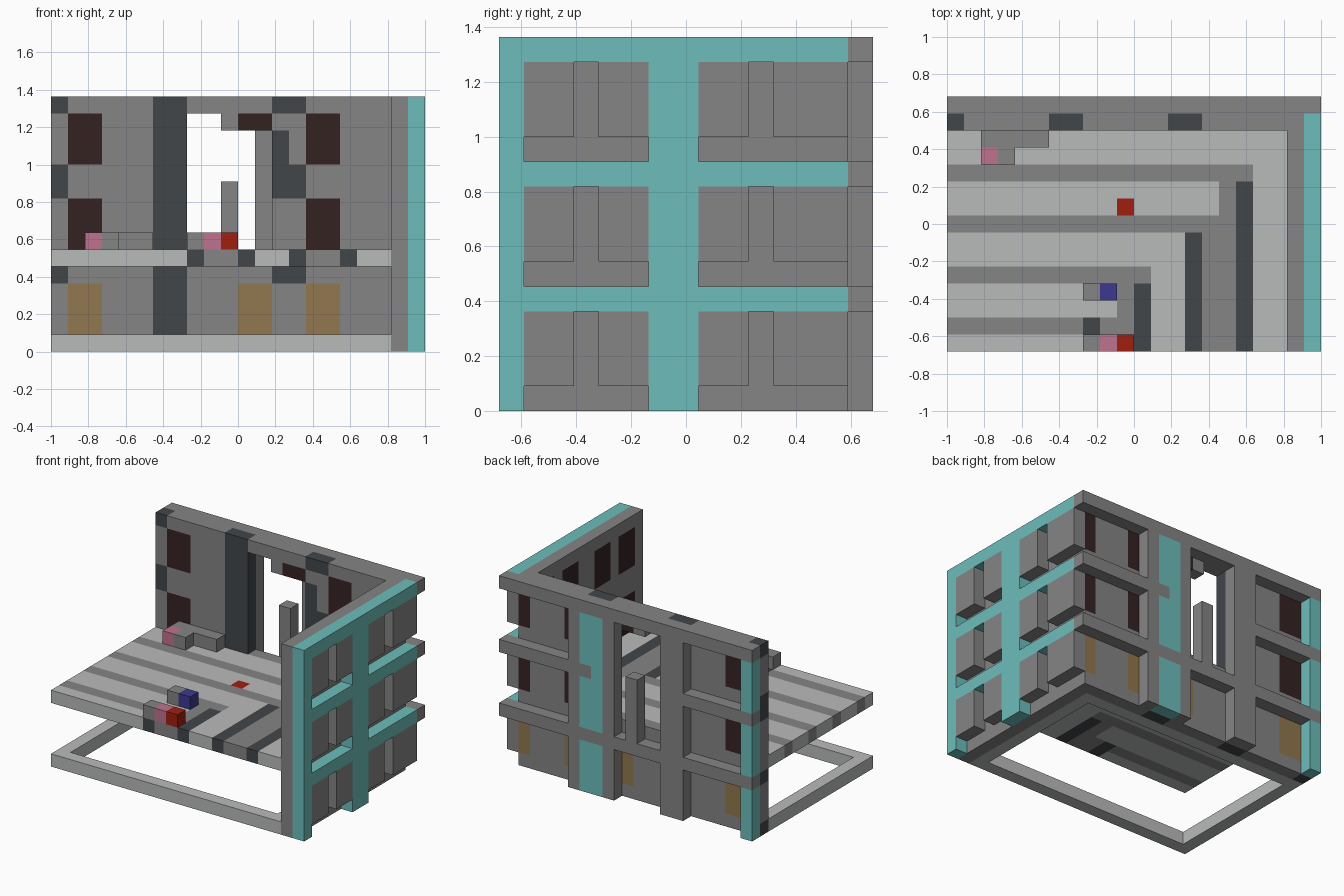
import bpy
import bmesh
from mathutils import Vector

cube = bpy.data.objects.get("Cube")
if cube:
    bpy.data.objects.remove(cube, do_unlink=True)

U = 2 / 22                      # block size
ORIGIN = Vector((-1, -7.5 * U, 0))


def linear(c):
    c /= 255
    return c / 12.92 if c <= 0.04045 else ((c + 0.055) / 1.055) ** 2.4


palette = {
    "concrete": (133, 133, 133),
    "pale_floor": (185, 187, 186),
    "slate": (65, 70, 74),
    "teal": (109, 190, 187),
    "dark_glass": (53, 34, 34),
    "amber_glass": (145, 119, 79),
    "pink": (191, 114, 142),
    "red": (160, 30, 16),
    "blue": (60, 57, 142),
}
names = list(palette)
materials = []
for name, rgb in palette.items():
    mat = bpy.data.materials.new(name)
    mat.use_nodes = True
    colour = [linear(c) for c in rgb] + [1]
    mat.diffuse_color = colour
    mat.node_tree.nodes["Principled BSDF"].inputs["Base Color"].default_value = colour
    materials.append(mat)

parts = {}


def fill(part, xs, ys, zs, colour):
    """Fill a range of blocks in a part; later calls repaint earlier ones."""
    cells = parts.setdefault(part, {})
    for i in range(*xs):
        for j in range(*ys):
            for k in range(*zs):
                cells[i, j, k] = colour


def carve(part, xs, ys, zs):
    for i in range(*xs):
        for j in range(*ys):
            for k in range(*zs):
                parts[part].pop((i, j, k), None)


ALL = (0, 15)
STOREYS = [((1, 4), "amber_glass"), ((6, 9), "dark_glass"), ((11, 14), "dark_glass")]
BANDS = [(4, 5), (9, 10), (14, 15)]

# Back wall: inner panel with windows
panel = (13, 14)
fill("back_wall", (0, 20), panel, ALL, "concrete")
for zs, glass in STOREYS:
    for xs in [(1, 3), (11, 13), (15, 17)]:
        fill("back_wall", xs, panel, zs, glass)
fill("back_wall", (6, 8), panel, ALL, "slate")
for xs in [(0, 1), (13, 15)]:
    for zs in [(0, 1), (4, 5), (9, 11), (14, 15)]:
        fill("back_wall", xs, panel, zs, "slate")
fill("back_wall", (13, 14), panel, (9, 13), "slate")

# Broken opening in the back wall
carve("back_wall", (8, 13), panel, (6, 13))
carve("back_wall", (8, 10), panel, (13, 14))

# Back wall: outer posts and bands
rib = (14, 15)
fill("back_ribs", (6, 8), rib, ALL, "concrete")
fill("back_ribs", (12, 16), rib, ALL, "concrete")
fill("back_ribs", (0, 1), rib, ALL, "teal")
fill("back_ribs", (13, 15), rib, ALL, "teal")
for zs in BANDS:
    fill("back_ribs", (0, 22), rib, zs, "concrete")
fill("back_ribs", (13, 14), rib, (9, 10), "teal")
carve("back_ribs", (8, 12), rib, (9, 10))
fill("broken_pillar", (10, 11), rib, (5, 10), "concrete")

# Side wall: inner panel, window blocks, teal posts and bands
fill("side_wall", (20, 21), (0, 14), ALL, "concrete")
for zs, glass in STOREYS:
    for ys in [(1, 3), (4, 6), (8, 10), (11, 14)]:
        fill("side_wall", (20, 21), ys, zs, glass)
        fill("side_window_blocks", (21, 22), ys, zs, "concrete")
for ys in [(0, 1), (6, 8)]:
    fill("side_ribs", (21, 22), ys, ALL, "teal")
for zs in BANDS:
    fill("side_ribs", (21, 22), (0, 14), zs, "teal")

# Upper floor with nested lanes
level = (5, 6)
floor_lanes = [
    ((0, 20), (0, 13), "pale_floor"),
    ((0, 18), (10, 11), "concrete"),
    ((16, 18), (0, 11), "concrete"),
    ((0, 17), (7, 8), "concrete"),
    ((14, 17), (0, 8), "concrete"),
    ((0, 12), (4, 5), "concrete"),
    ((10, 12), (0, 5), "concrete"),
    ((0, 11), (1, 2), "concrete"),
    ((9, 11), (0, 1), "concrete"),
    ((17, 18), (0, 10), "slate"),
    ((14, 15), (0, 7), "slate"),
    ((11, 12), (0, 4), "slate"),
    ((8, 9), (0, 2), "slate"),
    ((10, 11), (8, 9), "red"),
]
for xs, ys, colour in floor_lanes:
    fill("upper_floor", xs, ys, level, colour)

# Ground frame
fill("ground_frame", (0, 20), (0, 13), (0, 1), "pale_floor")
carve("ground_frame", (1, 19), (1, 12), (0, 1))

# Loose blocks on the floor
top = (6, 7)
fill("rear_rubble", (2, 6), (12, 13), top, "concrete")
fill("rear_rubble", (3, 4), (11, 12), top, "concrete")
fill("rear_rubble", (2, 3), (11, 12), top, "pink")
fill("middle_rubble", (8, 9), (3, 4), top, "concrete")
fill("middle_rubble", (9, 10), (3, 4), top, "blue")
for i, colour in enumerate(["concrete", "pink", "red"]):
    fill("front_rubble", (8 + i, 9 + i), (0, 1), top, colour)

# Skin every part with its exposed block faces
occupied = set().union(*parts.values())
for part, cells in parts.items():
    bm = bmesh.new()
    for cell, colour in cells.items():
        centre = Vector(cell) + Vector((0.5, 0.5, 0.5))
        for axis in range(3):
            for sign in (-1, 1):
                n = Vector((0, 0, 0))
                n[axis] = sign
                if tuple(c + int(d) for c, d in zip(cell, n)) in occupied:
                    continue
                a = Vector((0, 0, 0))
                a[(axis + 1) % 3] = 0.5
                b = n.cross(a)
                corners = [centre + n / 2 + s for s in (a + b, b - a, -a - b, a - b)]
                face = bm.faces.new([bm.verts.new(ORIGIN + c * U) for c in corners])
                face.material_index = names.index(colour)
    bmesh.ops.remove_doubles(bm, verts=bm.verts, dist=U / 100)
    mesh = bpy.data.meshes.new(part)
    for mat in materials:
        mesh.materials.append(mat)
    bm.to_mesh(mesh)
    bm.free()
    bpy.context.collection.objects.link(bpy.data.objects.new(part, mesh))
